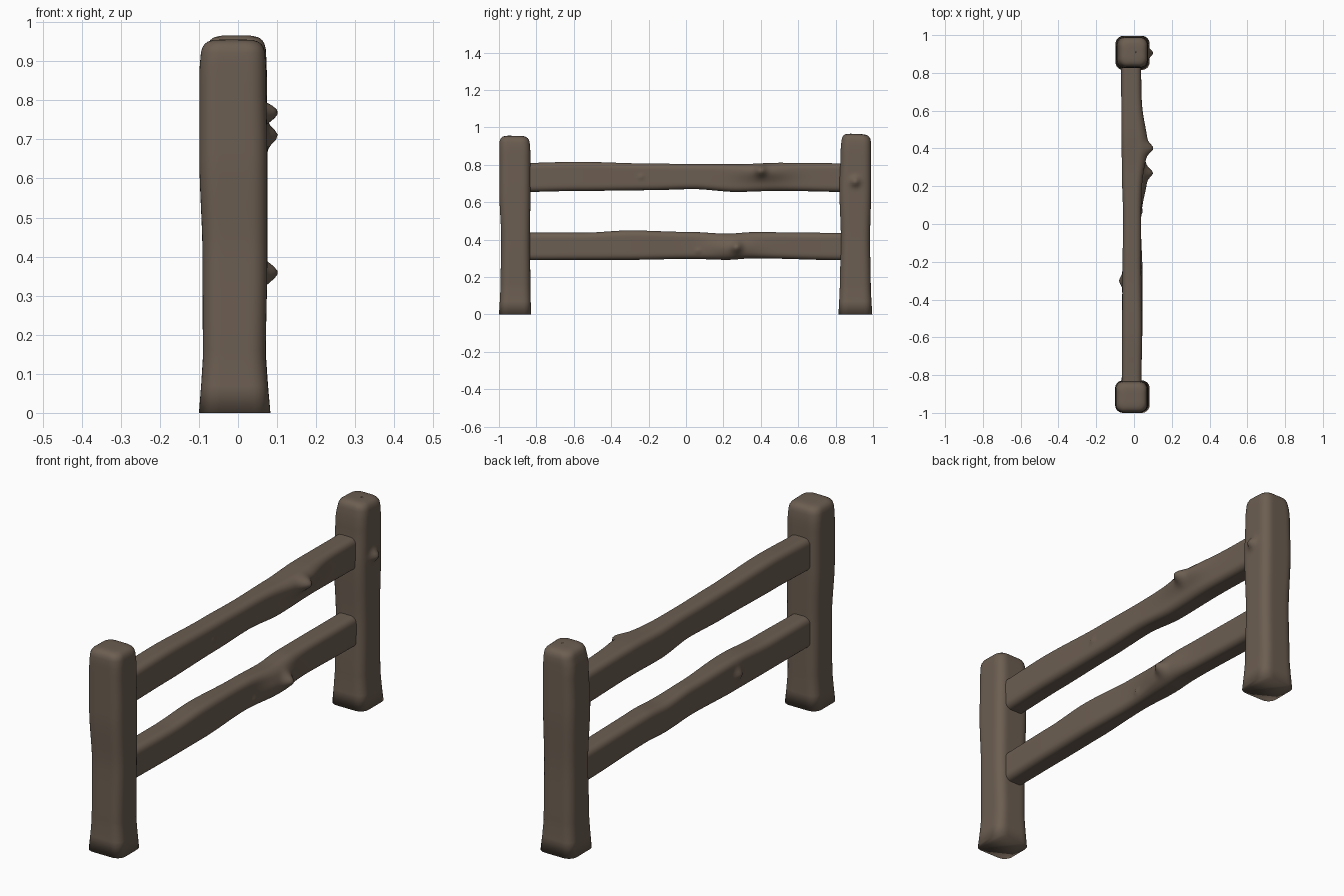
import bpy, bmesh, math
from mathutils import Vector

cube = bpy.data.objects.get("Cube")
if cube:
    bpy.data.objects.remove(cube, do_unlink=True)

wood = bpy.data.materials.new("weathered_brown_wood")
wood.use_nodes = True
COLOR = (0.15, 0.112, 0.083, 1)
wood.diffuse_color = COLOR
wood.node_tree.nodes["Principled BSDF"].inputs["Base Color"].default_value = COLOR
SIDE = 14


def bounds_at(stations, t):
    """Ease between the (position, lo_u, hi_u, lo_v, hi_v) stations."""
    for a, b in zip(stations, stations[1:]):
        if t <= b[0]:
            f = max(0, (t - a[0]) / (b[0] - a[0]))
            f = f * f * (3 - 2 * f)
            return [p + (q - p) * f for p, q in zip(a[1:], b[1:])]
    return stations[-1][1:]


def section(lo_u, hi_u, lo_v, hi_v, r):
    """Rounded rectangle with evenly divided sides."""
    hu, hv = (hi_u - lo_u) / 2, (hi_v - lo_v) / 2
    corners = [(-1, -1), (1, -1), (1, 1), (-1, 1)]
    pts = []
    for k in range(4):
        a, b = Vector(corners[k]), Vector(corners[(k + 1) % 4])
        for i in range(SIDE):
            p = a.lerp(b, i / SIDE)
            p = Vector((p.x * hu, p.y * hv))
            q = Vector((max(r - hu, min(hu - r, p.x)), max(r - hv, min(hv - r, p.y))))
            p = q + (p - q).normalized() * r
            pts.append((p.x + (lo_u + hi_u) / 2, p.y + (lo_v + hi_v) / 2))
    return pts


def loft(name, rings, knots, mid_x):
    """Skin the rings, then swell knots (y, z, side, height, radius) out along x."""
    bm = bmesh.new()
    rows = [[bm.verts.new(p) for p in ring] for ring in rings]
    n = len(rows[0])
    for a, b in zip(rows, rows[1:]):
        for i in range(n):
            j = (i + 1) % n
            bm.faces.new((a[i], a[j], b[j], b[i]))
    bm.faces.new(rows[0][::-1])
    bm.faces.new(rows[-1])
    for v in bm.verts:
        push = 0
        for y, z, side, height, ry, rz in knots:
            if (v.co.x - mid_x) * side > 0.01:
                d = ((v.co.y - y) / ry) ** 2 + ((v.co.z - z) / rz) ** 2
                push += side * height * math.exp(-d)
        v.co.x += push
    bmesh.ops.recalc_face_normals(bm, faces=bm.faces)
    mesh = bpy.data.meshes.new(name)
    bm.to_mesh(mesh)
    bm.free()
    mesh.materials.append(wood)
    for f in mesh.polygons:
        f.use_smooth = True
    obj = bpy.data.objects.new(name, mesh)
    bpy.context.collection.objects.link(obj)


def post(name, stations, top, tilt, knots=()):
    levels = [0, 0.07, 0.14] + [0.16 + i * 0.012 for i in range(int((top - 0.2) / 0.012))]
    rings = []
    for z in levels:
        rings.append([(x, y, z) for x, y in section(*bounds_at(stations, z), 0.042)])
    # Softly rounded, slightly tilted top
    lu, hu, lv, hv = bounds_at(stations, top)
    mid = (lv + hv) / 2
    for inset, drop in ((0, .035), (.003, .022), (.009, .012), (.018, .005),
                        (.032, .001), (.05, 0), (.068, 0)):
        ring = section(lu + inset, hu - inset, lv + inset, hv - inset, max(.012, .042 - inset * .4))
        rings.append([(x, y, top - drop + tilt * (y - mid)) for x, y in ring])
    loft(name, rings, knots, -0.01)


def rail(name, stations, knots):
    count = 150
    y0, y1 = stations[0][0], stations[-1][0]
    rings = []
    for i in range(count + 1):
        y = y0 + (y1 - y0) * i / count
        rings.append([(x, y, z) for x, z in section(*bounds_at(stations, y), 0.03)])
    loft(name, rings, knots, -0.012)


# Posts
post("front_post", [
    (0, -.1, .083, -1, -.828), (.13, -.09, .071, -.992, -.832),
    (.4, -.091, .075, -.988, -.834), (.66, -.099, .075, -.998, -.832),
    (.85, -.099, .072, -.998, -.832), (.96, -.095, .069, -.997, -.836)], .955, -.02)
post("back_post", [
    (0, -.098, .083, .815, .996), (.13, -.09, .072, .822, .988),
    (.4, -.088, .072, .828, .984), (.68, -.094, .074, .82, .99),
    (.85, -.09, .074, .826, .99), (.97, -.08, .071, .832, .988)], .965, -.04,
    [(.905, .71, 1, .028, .024, .024)])

# Rails, with broad swellings beneath the larger knots
rail("upper_rail", [
    (-.86, -.065, .04, .655, .81), (-.58, -.063, .042, .66, .816),
    (-.2, -.06, .038, .664, .807), (.04, -.058, .038, .67, .804),
    (.27, -.064, .04, .655, .803), (.5, -.067, .04, .661, .811), (.85, -.068, .038, .655, .808)],
    [(.42, .765, 1, .032, .14, .05), (.4, .77, 1, .032, .028, .03),
     (-.24, .735, 1, .007, .012, .012)])
rail("lower_rail", [
    (-.86, -.063, .038, .29, .437), (-.55, -.063, .044, .291, .437),
    (-.3, -.062, .046, .292, .449), (.02, -.056, .036, .297, .441),
    (.22, -.06, .038, .292, .432), (.36, -.062, .04, .3, .44), (.85, -.065, .038, .29, .436)],
    [(.25, .355, 1, .032, .13, .06), (.27, .36, 1, .032, .027, .03),
     (.065, .34, 1, .007, .012, .012), (-.3, .375, -1, .018, .025, .025)])
